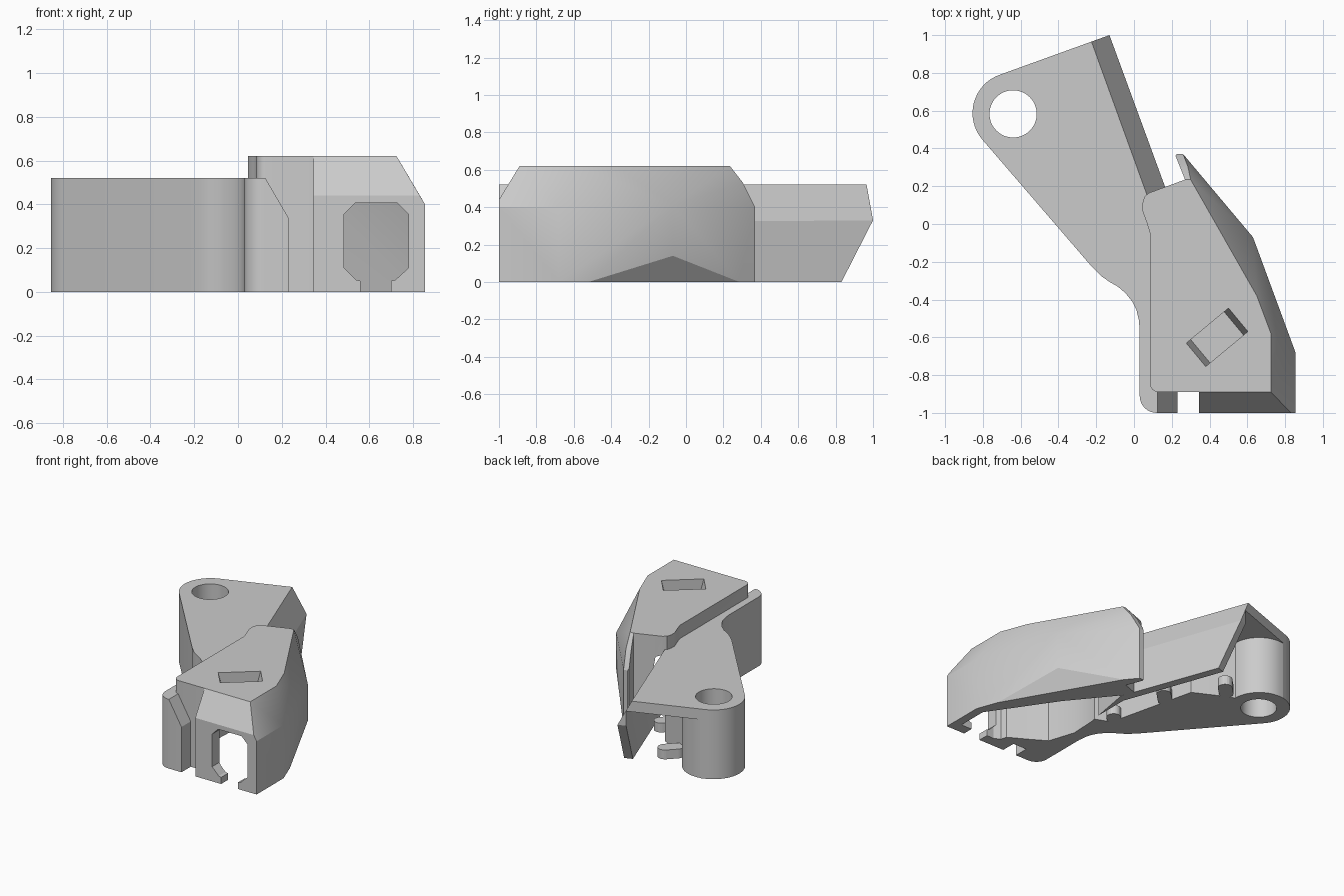
import bpy, bmesh, math
from mathutils import Vector

old = bpy.data.objects.get("Cube")
if old:
    bpy.data.objects.remove(old)

grey = bpy.data.materials.new("plain grey")
grey.use_nodes = True
grey.diffuse_color = (0.6, 0.6, 0.6, 1)
grey.node_tree.nodes["Principled BSDF"].inputs["Base Color"].default_value = (0.6, 0.6, 0.6, 1)


def finish(bm, name):
    bmesh.ops.recalc_face_normals(bm, faces=bm.faces)
    me = bpy.data.meshes.new(name)
    bm.to_mesh(me)
    bm.free()
    me.materials.append(grey)
    ob = bpy.data.objects.new(name, me)
    bpy.context.collection.objects.link(ob)
    return ob


def prism(name, outline, low, high, axis="z"):
    """Extrude a flat outline along z, or along y for an (x, z) outline."""
    place = (lambda a, b, h: (a, b, h)) if axis == "z" else (lambda a, b, h: (a, h, b))
    bm = bmesh.new()
    face = bm.faces.new([bm.verts.new(place(a, b, low)) for a, b in outline])
    out = bmesh.ops.extrude_face_region(bm, geom=[face])
    moved = [v for v in out["geom"] if isinstance(v, bmesh.types.BMVert)]
    bmesh.ops.translate(bm, verts=moved, vec=place(0, 0, high - low))
    return finish(bm, name)


def hull(name, points):
    bm = bmesh.new()
    for p in points:
        bm.verts.new(p)
    out = bmesh.ops.convex_hull(bm, input=bm.verts)
    bmesh.ops.delete(bm, geom=[g for g in out["geom_interior"] if isinstance(g, bmesh.types.BMVert)], context="VERTS")
    bmesh.ops.dissolve_limit(bm, angle_limit=0.01, verts=bm.verts, edges=bm.edges)
    return finish(bm, name)


def slice_off(ob, a, b, c, away):
    """Cut by the plane through a, b, c and drop the side holding 'away'."""
    a, b, c = Vector(a), Vector(b), Vector(c)
    n = (b - a).cross(c - a).normalized()
    if n.dot(Vector(away) - a) < 0:
        n = -n
    bm = bmesh.new()
    bm.from_mesh(ob.data)
    bmesh.ops.bisect_plane(bm, geom=bm.verts[:] + bm.edges[:] + bm.faces[:], plane_co=a, plane_no=n, clear_outer=True)
    bmesh.ops.holes_fill(bm, edges=[e for e in bm.edges if e.is_boundary])
    bmesh.ops.recalc_face_normals(bm, faces=bm.faces)
    bm.to_mesh(ob.data)
    bm.free()


def boolean(ob, tool, operation="DIFFERENCE"):
    mod = ob.modifiers.new("cut", "BOOLEAN")
    mod.object, mod.operation, mod.solver = tool, operation, "EXACT"
    bpy.context.view_layer.update()
    me = bpy.data.meshes.new_from_object(ob.evaluated_get(bpy.context.evaluated_depsgraph_get()))
    ob.modifiers.clear()
    ob.data = me
    bpy.data.objects.remove(tool)


def arc(cx, cy, r, start, end, n):
    angles = [math.radians(start + (end - start) * i / n) for i in range(n + 1)]
    return [(cx + r * math.cos(t), cy + r * math.sin(t)) for t in angles]


# Arm: boss end, long body, curved neck, front post and inner shoulder
arm = prism("arm", arc(-0.64, 0.587, 0.215, 110, 220.5, 16)
            + [(-0.22, -0.23), (-0.17, -0.278), (-0.13, -0.306), (-0.085, -0.332), (-0.045, -0.366),
               (-0.01, -0.41), (0.013, -0.455), (0.025, -0.505), (0.03, -0.56)]
            + arc(0.12, -0.91, 0.09, 180, 270, 8)
            + [(0.23, -1), (0.23, -0.87), (0.34, -0.87), (0.46, -0.92), (0.44, -0.85), (0.3, -0.77),
               (0.185, -0.7), (0.12, -0.5), (0.13, -0.3), (0.2, 0.1), (-0.13, 1)], 0, 0.52)
slice_off(arm, (-0.225, 0.965, 0.52), (0.07, 0.15, 0.52), (-0.13, 1, 0.33), (0.5, 0.9, 0.6))
boolean(arm, prism("hole_cutter", arc(-0.64, 0.583, 0.125, 0, 352.5, 47), -0.1, 0.7))

# Chamfer on the front post
boolean(arm, prism("post_cutter", [(0.125, 0.52), (0.23, 0.34), (0.4, 0.34), (0.4, 0.6), (0.125, 0.6)],
                   -1.1, -0.88, "y"))

# Cavity beneath the top plate, open at the back and rounded about the boss
boolean(arm, prism("cavity_cutter", [(0.146, -0.27), (0.02, -0.22), (-0.14, 0.45), (-0.3, 0.53)]
        + arc(-0.64, 0.587, 0.215, 0, 100, 12)
        + [(-0.66, 1.2), (-0.26, 1.18), (0.146, 0.06)], -0.1, 0.44))

# Slanted end of the outer wall
corner, along, inward = Vector((-0.13, 1, 0.33)), Vector((0.94, 0.34, 0)), Vector((0.34, -0.94, 0))
boolean(arm, hull("end_cutter", [corner + along * s + inward * t + Vector((0, 0, h))
        for s in (-0.2, 0.1) for t, h in ((0, 0), (-0.1, 0), (-0.1, -0.36), (0.196, -0.36))]))

# Small round-ended clips reaching into the cavity
for i, (x, y, reach) in enumerate([(0.03, -0.18, 0.02), (-0.08, 0.24, 0.07), (-0.34, 0.59, 0.06)]):
    prism("clip_%d" % (i + 1), arc(x + reach, y + reach, 0.05, -45, 135, 10) + arc(x, y, 0.05, 135, 315, 10),
          0, 0.07)

# Cover: faceted hood
side = [(0.26, 0.37, 0.4), (0.63, -0.07, 0.41), (0.855, -0.68, 0.4), (0.855, -1, 0.4)]
cover = hull("cover", side + [(x, y, 0) for x, y, z in side]
             + [(0.3, 0.235, 0.62), (0.285, 0.305, 0.53), (0.65, -0.38, 0.62), (0.725, -0.58, 0.62),
                (0.725, -0.89, 0.62), (0.831, -1, 0.44), (0.03, -1, 0.44), (0.03, -1, 0),
                (0.03, -0.89, 0.62), (0.03, 0.235, 0.62), (0.03, 0.37, 0.4), (0.03, 0.37, 0)])
slice_off(cover, (0.79, -0.51, 0), (0.34, 0.27, 0), (0.63, -0.07, 0.14), (0.8, 0, -0.2))
boolean(cover, prism("outline_cutter", [(0.3, 0.5), (1, 0.5), (1, -1.1), (0.345, -1.1), (0.345, -0.89)]
        + arc(0.13, -0.845, 0.045, 270, 180, 6)
        + [(0.085, -0.05), (0.07, 0.0), (0.045, 0.07), (0.045, 0.11), (0.055, 0.145), (0.08, 0.165),
           (0.27, 0.235), (0.22, 0.36)], -0.1, 0.8), "INTERSECT")

# Hollow inside of the cover, closed at the back above the arm
inner = [(0.0, 0.356), (0.2, 0.1), (0.47, -0.22), (0.79, -0.69), (0.79, -0.92), (0.5, -0.92),
         (0.34, -0.84), (-0.2, -0.5), (-0.2, 0.4)]
roof = [(0.2, 0.08), (0.47, -0.24), (0.71, -0.64), (0.71, -0.89), (0.5, -0.89),
        (0.34, -0.84), (-0.2, -0.5), (-0.2, 0.08)]
boolean(cover, hull("hollow_cutter", [(x, y, z) for x, y in inner for z in (-0.1, 0.36)]
                    + [(x, y, 0.52) for x, y in roof]))

# Front window with a slot at the bottom
boolean(cover, prism("window_cutter", [(0.56, -0.1), (0.56, 0.05), (0.54, 0.055), (0.485, 0.11), (0.485, 0.355),
        (0.535, 0.405), (0.73, 0.405), (0.78, 0.355), (0.78, 0.11), (0.72, 0.055), (0.7, 0.05), (0.7, -0.1)],
        -1.2, -0.8, "y"))


# Slanted-end pocket in the cover top, with a housing below it
def tilted_box(name, long_low, long_high, wide, low, high):
    u, v, c = Vector((0.77, 0.64, 0)), Vector((0.64, -0.77, 0)), Vector((0.44, -0.6, 0))
    return hull(name, [c + u * s * l / 2 + v * t * wide / 2 + Vector((0, 0, h))
                for s in (-1, 1) for t in (-1, 1) for l, h in ((long_low, low), (long_high, high))])


boolean(cover, tilted_box("pocket_housing", 0.33, 0.33, 0.22, 0.43, 0.57), "UNION")
boolean(cover, tilted_box("pocket_cutter", 0.23, 0.3, 0.16, 0.5, 0.64))

for ob in (arm, cover):
    bpy.ops.object.select_all(action="DESELECT")
    ob.select_set(True)
    bpy.context.view_layer.objects.active = ob
    bpy.ops.object.shade_smooth_by_angle(angle=math.radians(25))
